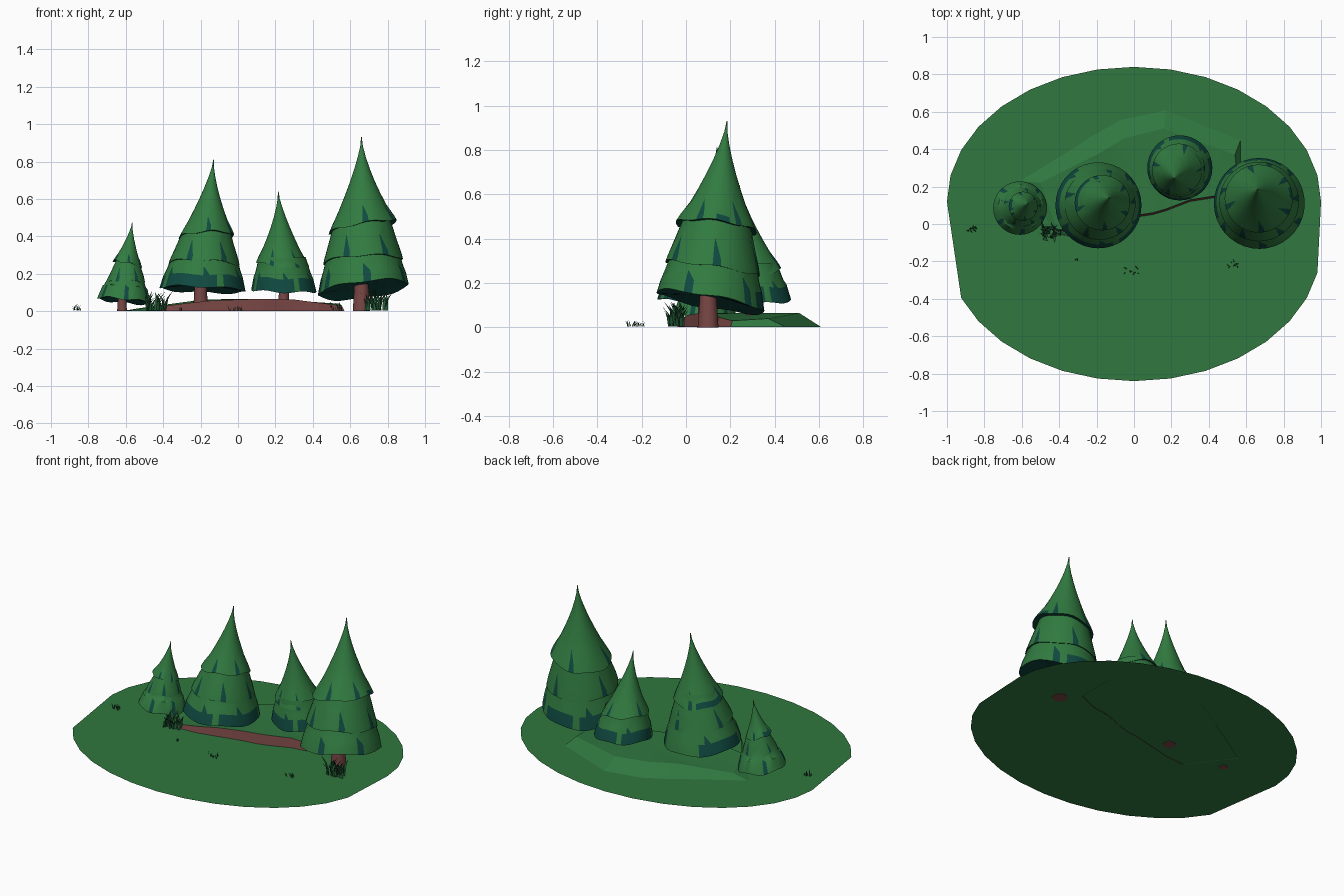
import bpy, bmesh, math, random
from mathutils import Vector

if "Cube" in bpy.data.objects:
    bpy.data.objects.remove(bpy.data.objects["Cube"])

random.seed(4)


def mat(name, rgb):
    m = bpy.data.materials.new(name)
    m.diffuse_color = (*rgb, 1)
    m.use_nodes = True
    m.node_tree.nodes["Principled BSDF"].inputs["Base Color"].default_value = m.diffuse_color
    return m


GREEN = mat("leaf_green", (0.031, 0.198, 0.052))
TURF = mat("turf_green", (0.029, 0.185, 0.050))
TEAL = mat("dark_teal", (0.005, 0.068, 0.052))
BROWN = mat("red_brown", (0.190, 0.063, 0.060))
BLADE = mat("grass_green", (0.015, 0.095, 0.035))


def finish(bm, name, mats, smooth=None):
    me = bpy.data.meshes.new(name)
    bm.to_mesh(me)
    bm.free()
    ob = bpy.data.objects.new(name, me)
    bpy.context.collection.objects.link(ob)
    for m in mats:
        me.materials.append(m)
    if smooth:
        bpy.ops.object.select_all(action='DESELECT')
        ob.select_set(True)
        bpy.context.view_layer.objects.active = ob
        bpy.ops.object.shade_smooth_by_angle(angle=math.radians(smooth))
    return ob


# Flat ground: two half ellipses pulled apart, with a few corners left out
def ground():
    bm = bmesh.new()
    pts = [(math.cos(k * math.pi / 16), 0.12 + 0.72 * math.sin(k * math.pi / 16)) for k in range(17)]
    pts += [(math.cos(k * math.pi / 16), -0.12 + 0.72 * math.sin(k * math.pi / 16)) for k in range(18, 32)]
    bm.faces.new([bm.verts.new((x, y, 0.003)) for x, y in pts])
    finish(bm, "ground", [TURF])


# Raised bank: grassy back and sides, bare earth cliff along the front
def bank():
    low = [(-.62, .23), (-.42, -.04), (-.28, -.03), (-.15, .0), (0, .035), (.10, .05), (.17, .07),
           (.30, .12), (.43, .14), (.57, .20), (.57, .45), (.17, .61), (-.07, .56), (-.25, .46)]
    top = [(-.50, .22, .02), (-.41, -.03, .025), (-.28, -.02, .042), (-.15, .01, .056), (0, .045, .062),
           (.10, .06, .065), (.17, .08, .065), (.30, .13, .062), (.43, .15, .045), (.555, .21, .03),
           (.54, .37, .04), (.16, .51, .065), (-.05, .46, .065), (-.2, .37, .06)]
    bm = bmesh.new()
    a = [bm.verts.new((x, y, 0.001)) for x, y in low]
    b = [bm.verts.new(p) for p in top]
    c = bm.verts.new((.1, .28, .066))
    n = len(a)
    for i in range(n):
        j = (i + 1) % n
        f = bm.faces.new((a[i], a[j], b[j], b[i]))
        f.material_index = 1 if 1 <= i <= 8 else 0
        bm.faces.new((b[i], b[j], c))
    finish(bm, "grass_bank", [TURF, BROWN], 15)


def trunk(x, y, z, r, h):
    bm = bmesh.new()
    bmesh.ops.create_cone(bm, cap_ends=True, segments=12, radius1=r * 1.1, radius2=r * 0.85, depth=h)
    bmesh.ops.translate(bm, verts=bm.verts, vec=(x, y, z + h / 2))
    finish(bm, "trunk", [BROWN], 40)


# One canopy: stacked tilted skirts along a leaning axis.
# Each tier is (rim z, rim radius, top z, top radius, tilt x, tilt y, teal arc start, end)
def canopy(base, apex, tiers, seg=36):
    bm = bmesh.new()
    z0 = tiers[0][0]

    def axis(z):
        t = max(0, min(1, (z - z0) / (apex[2] - z0)))
        return Vector((base[0], base[1])).lerp(Vector(apex[:2]), t ** 1.2)

    for ti, (zr, r, zt, rt, tx, ty, a0, a1) in enumerate(tiers):
        last = ti == len(tiers) - 1
        band = 0.07 if ti == 0 else 0.03
        f = band / (zt - zr)
        # (height fraction, radius): underside, rim, band top, flank, top
        prof = [(f * .3, r * .3), (0, r), (f, r + (rt - r) * f * (1.3 if last else .8))]
        if last:
            for t in (.22, .36, .5, .64, .78, .9):
                if t > f:
                    prof.append((t, r * (1 - t) ** 1.4 * 0.98))
            prof.append((1, 0.002))
        else:
            for t in (.55, .8, 1):
                prof.append((t, r + (rt - r) * t))
        notches = [(k + ti * 3) % seg for k in (4, 13, 21, 27, 33)]
        rows = []
        for ri, (t, rad) in enumerate(prof):
            z = zr + t * (zt - zr)
            ax = axis(z)
            row = []
            for k in range(seg):
                ang = 2 * math.pi * k / seg
                # slits close to a point higher up
                if ri == 3 and (k - 1) % seg in notches:
                    ang -= 0.9 * 2 * math.pi / seg
                dx, dy = rad * math.cos(ang), rad * math.sin(ang)
                fade = (1 - t) if last else 1 - .6 * t
                wave = 0.006 * math.sin(5 * ang + ti) * (ri in (1, 2))
                row.append(bm.verts.new((ax.x + dx, ax.y + dy, z + (tx * dx + ty * dy) * fade + wave)))
            rows.append(row)
        for ri in range(len(rows) - 1):
            for k in range(seg):
                j = (k + 1) % seg
                fc = bm.faces.new((rows[ri][k], rows[ri][j], rows[ri + 1][j], rows[ri + 1][k]))
                deg = 360 * (k + .5) / seg
                in_arc = a0 <= deg <= a1 or a0 <= deg + 360 <= a1
                teal = ri == 0 or (ri == 1 and in_arc and k % 9 != 2)
                teal = teal or (ri in (1, 2) and k in notches)
                fc.material_index = 1 if teal else 0
        cap = bm.faces.new(list(reversed(rows[0])))
        cap.material_index = 1
        if last:
            bm.faces.new(rows[-1])
    finish(bm, "canopy", [GREEN, TEAL], 35)


# Tuft of thin tapering blades
def tuft(x, y, z, spread, h, n):
    bm = bmesh.new()
    for i in range(n):
        a = random.uniform(0, 2 * math.pi)
        d = Vector((math.cos(a), math.sin(a), 0))
        s = Vector((-d.y, d.x, 0)) * h * 0.07
        p = Vector((x, y, z)) + Vector((random.uniform(-.5, .5), random.uniform(-.25, .25), 0)) * spread
        hh = h * random.uniform(.5, 1)
        m = p + d * hh * .15 + Vector((0, 0, hh * .6))
        e = p + d * hh * .5 + Vector((0, 0, hh))
        v = [bm.verts.new(q) for q in (p - s, p + s, m + s, m - s, e)]
        bm.faces.new(v[:4])
        bm.faces.new((v[3], v[2], v[4]))
    finish(bm, "grass_tuft", [BLADE])


ground()
bank()

# Small left tree
trunk(-.62, .09, 0, .024, .09)
canopy((-.61, .085), (-.565, .11, .475), [
    (.055, .143, .20, .085, -.10, -.08, 0, 0),
    (.15, .105, .29, .055, .0, -.10, 0, 0),
    (.25, .078, .475, 0, -.25, -.1, 150, 220)])

# Broad middle tree
trunk(-.20, .09, 0, .036, .18)
canopy((-.19, .10), (-.13, .14, .81), [
    (.115, .230, .32, .165, -.04, -.07, 120, 400),
    (.25, .190, .46, .115, -.05, -.12, 0, 0),
    (.40, .148, .81, 0, .05, -.18, 100, 200)])

# Rear tree on the bank
trunk(.245, .30, .04, .027, .12)
canopy((.245, .30), (.215, .24, .64), [
    (.11, .174, .29, .125, -.03, .05, 0, 360),
    (.25, .142, .64, 0, -.12, .10, 0, 0)])

# Tall right tree
trunk(.66, .10, 0, .042, .18)
canopy((.67, .11), (.66, .185, .93), [
    (.115, .243, .32, .19, .12, -.19, 60, 215),
    (.265, .213, .50, .145, .05, -.16, 0, 0),
    (.45, .182, .93, 0, .18, -.12, 0, 20)])

# Grass tufts
tuft(-.44, -.05, .003, .11, .11, 26)
tuft(.74, -.04, .003, .11, .12, 26)
tuft(-.86, -.03, .003, .05, .04, 10)
tuft(-.01, -.255, .003, .09, .03, 12)
tuft(.53, -.215, .003, .05, .03, 10)
tuft(-.31, -.19, .003, .02, .025, 4)
tuft(.52, .12, .02, .06, .035, 8)
